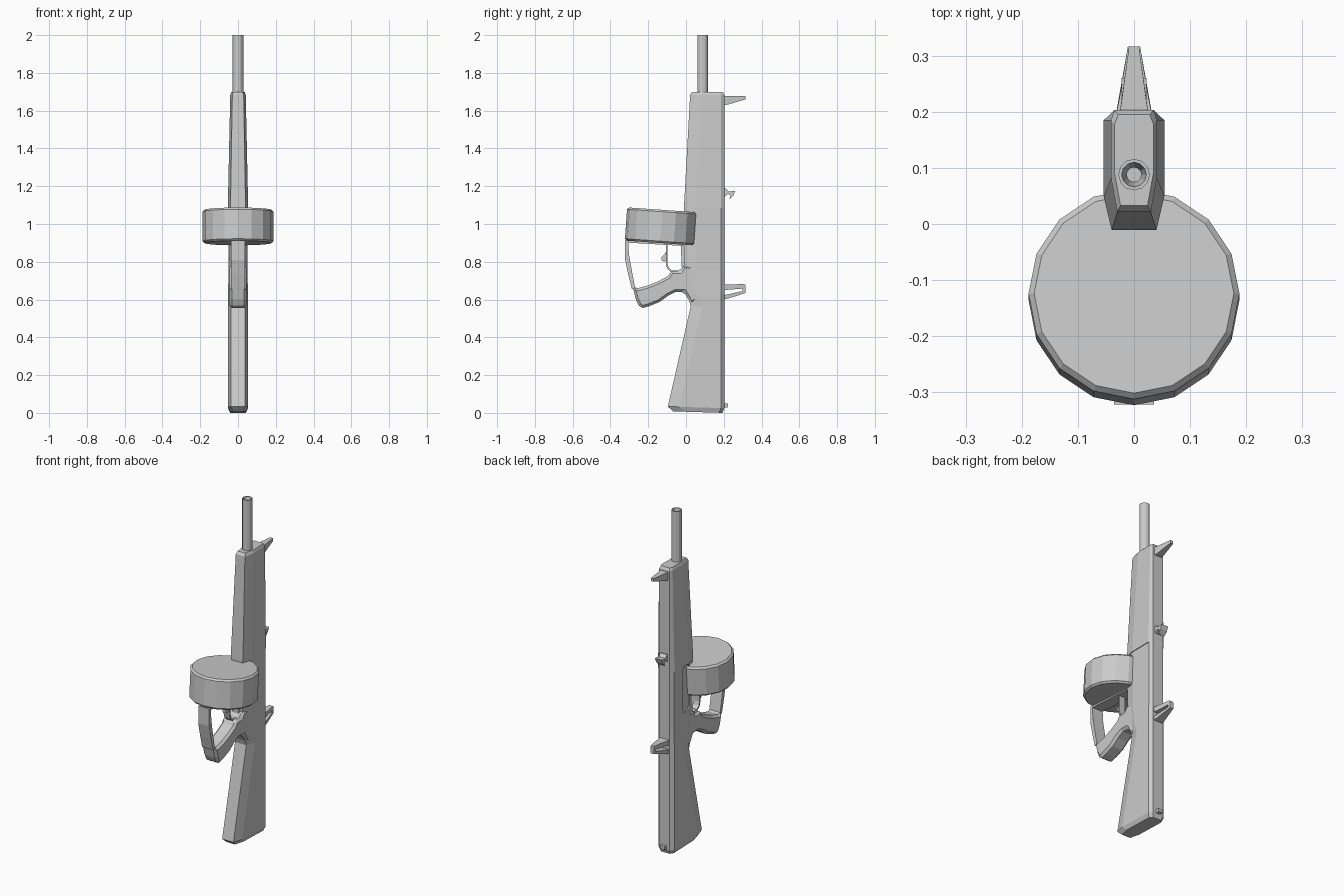
import bpy, bmesh, math
from mathutils import Vector, Matrix


def finish(name, bm, bevel=0):
    bmesh.ops.recalc_face_normals(bm, faces=bm.faces)
    me = bpy.data.meshes.new(name)
    bm.to_mesh(me)
    bm.free()
    ob = bpy.data.objects.new(name, me)
    bpy.context.collection.objects.link(ob)
    if bevel:
        m = ob.modifiers.new("bevel", 'BEVEL')
        m.width = bevel
        m.segments = 1
        m.limit_method = 'ANGLE'
        m.angle_limit = math.radians(50)
    return ob


def loft(name, rings, bevel=0):
    """Skin a list of equal-length point rings, capped at both ends."""
    bm = bmesh.new()
    vs = [[bm.verts.new(p) for p in r] for r in rings]
    n = len(vs[0])
    for a, b in zip(vs, vs[1:]):
        for i in range(n):
            j = (i + 1) % n
            bm.faces.new((a[i], a[j], b[j], b[i]))
    bm.faces.new(vs[0])
    bm.faces.new(vs[-1])
    return finish(name, bm, bevel)


def prism(name, profile, half, bevel=0, x=0):
    """Extrude a (y, z[, half width]) side profile symmetrically across x."""
    return loft(name, [[(x + s * (p[2] if len(p) > 2 else half), p[0], p[1])
                        for p in profile] for s in (-1, 1)], bevel)


def lathe(name, profile, sides, matrix):
    """Revolve (radius, height) points into flat-sided rings."""
    return loft(name, [[matrix @ Vector((r * math.cos(2 * math.pi * i / sides),
                                         r * math.sin(2 * math.pi * i / sides), h))
                        for i in range(sides)] for r, h in profile])


def section(z, front, fw, w, back=0.203, bw=0.035, tilt=0):
    """Chamfered body cross-section at height z."""
    half = [(fw, front), (w, front + 0.06), (w, back - 0.018), (bw, back)]
    pts = half + [(-x, y) for x, y in reversed(half)]
    return [(x, y, z + tilt * (0.2 - y)) for x, y in pts]


# Stock and receiver in one tapering shell
body = loft("stock_and_receiver", [
    section(0.0, -0.068, 0.028, 0.042, 0.193, 0.028, 0.03),
    section(0.025, -0.096, 0.037, 0.053, tilt=0.03),
    section(0.565, 0.025, 0.037, 0.053),
    section(0.63, 0.005, 0.037, 0.053),
    section(0.75, -0.01, 0.037, 0.05),
    section(1.09, -0.01, 0.037, 0.05)])

# Recessed side port
port = prism("port_cutter", [(0.03, 0.83), (0.05, 0.80), (0.085, 0.80), (0.105, 0.83),
                             (0.105, 1.05), (0.085, 1.08), (0.05, 1.08), (0.03, 1.05)],
             0.012, x=-0.053)
port.hide_render = True
port.hide_viewport = True
cut = body.modifiers.new("port", 'BOOLEAN')
cut.object = port
cut.solver = 'EXACT'

# Forward handguard
loft("handguard", [
    section(1.085, -0.011, 0.04, 0.054),
    section(1.685, 0.022, 0.03, 0.041),
    section(1.70, 0.033, 0.024, 0.035, 0.195, 0.028)])

# Hollow barrel
lathe("barrel", [(0.028, 1.6), (0.028, 2.0), (0.022, 2.0), (0.013, 1.94), (0.013, 1.9)],
      12, Matrix.Translation((0, 0.088, 0)))

# Tilted drum magazine
tilt = Matrix.Translation((0, -0.13, 0.987)) @ Matrix.Rotation(math.radians(-4), 4, 'X')
lathe("drum_magazine", [(0.178, -0.088), (0.188, -0.078), (0.188, 0.078), (0.178, 0.088)],
      16, tilt)

# Pistol grip
prism("grip", [(-0.283, 0.67), (-0.265, 0.60), (-0.25, 0.568), (-0.23, 0.555),
               (-0.195, 0.565), (-0.14, 0.587), (-0.095, 0.62), (-0.055, 0.64),
               (-0.01, 0.64), (0.03, 0.57), (0.06, 0.60), (0.06, 0.78),
               (-0.015, 0.78), (-0.03, 0.752), (-0.08, 0.75), (-0.095, 0.725),
               (-0.14, 0.70), (-0.20, 0.675), (-0.255, 0.66)], 0.046, 0.016)

# Hand guard strap and the bar under the drum
prism("grip_strap", [(-0.322, 0.912), (-0.322, 0.81), (-0.305, 0.73), (-0.286, 0.655),
                     (-0.268, 0.655), (-0.29, 0.77), (-0.302, 0.84), (-0.306, 0.912)], 0.036)
prism("drum_bar", [(-0.322, 0.912), (-0.322, 0.902), (0.02, 0.882), (0.02, 0.90)], 0.036)

# Trigger guard and trigger
prism("trigger_guard", [(-0.107, 0.895), (-0.107, 0.79), (-0.10, 0.765), (-0.08, 0.745),
                        (-0.04, 0.745), (-0.03, 0.754), (-0.075, 0.754), (-0.092, 0.77),
                        (-0.098, 0.79), (-0.098, 0.895)], 0.02)
prism("trigger", [(-0.10, 0.87), (-0.112, 0.84), (-0.13, 0.825), (-0.13, 0.808),
                  (-0.115, 0.80), (-0.10, 0.81)], 0.012)
prism("guard_rear", [(-0.028, 0.895), (-0.022, 0.76), (0.0, 0.76), (0.0, 0.895)], 0.02)

# Front sight, tapering outward
prism("front_sight", [(0.18, 1.678, 0.028), (0.22, 1.678, 0.022), (0.316, 1.678, 0.009),
                      (0.316, 1.660, 0.009), (0.22, 1.632, 0.022), (0.18, 1.628, 0.028)], 0)

# Rear sight: open frame with upper and lower struts
prism("rear_sight", [(0.18, 0.682, 0.035), (0.225, 0.68, 0.026), (0.31, 0.682, 0.012),
                     (0.316, 0.676, 0.011), (0.316, 0.635, 0.011), (0.225, 0.606, 0.026),
                     (0.18, 0.595, 0.035), (0.18, 0.62, 0.035), (0.225, 0.628, 0.026),
                     (0.30, 0.645, 0.013), (0.30, 0.658, 0.013), (0.225, 0.652, 0.026),
                     (0.18, 0.65, 0.035)], 0)

# Cocking handle: curved hook
prism("cocking_handle", [(0.19, 1.19), (0.21, 1.188), (0.225, 1.172), (0.26, 1.175),
                         (0.25, 1.15), (0.228, 1.128), (0.236, 1.15), (0.222, 1.16),
                         (0.205, 1.145), (0.19, 1.145)], 0.022)

# Small butt tab
prism("butt_tab", [(0.18, 0.05), (0.222, 0.05), (0.222, 0.03), (0.18, 0.025)], 0.014)
